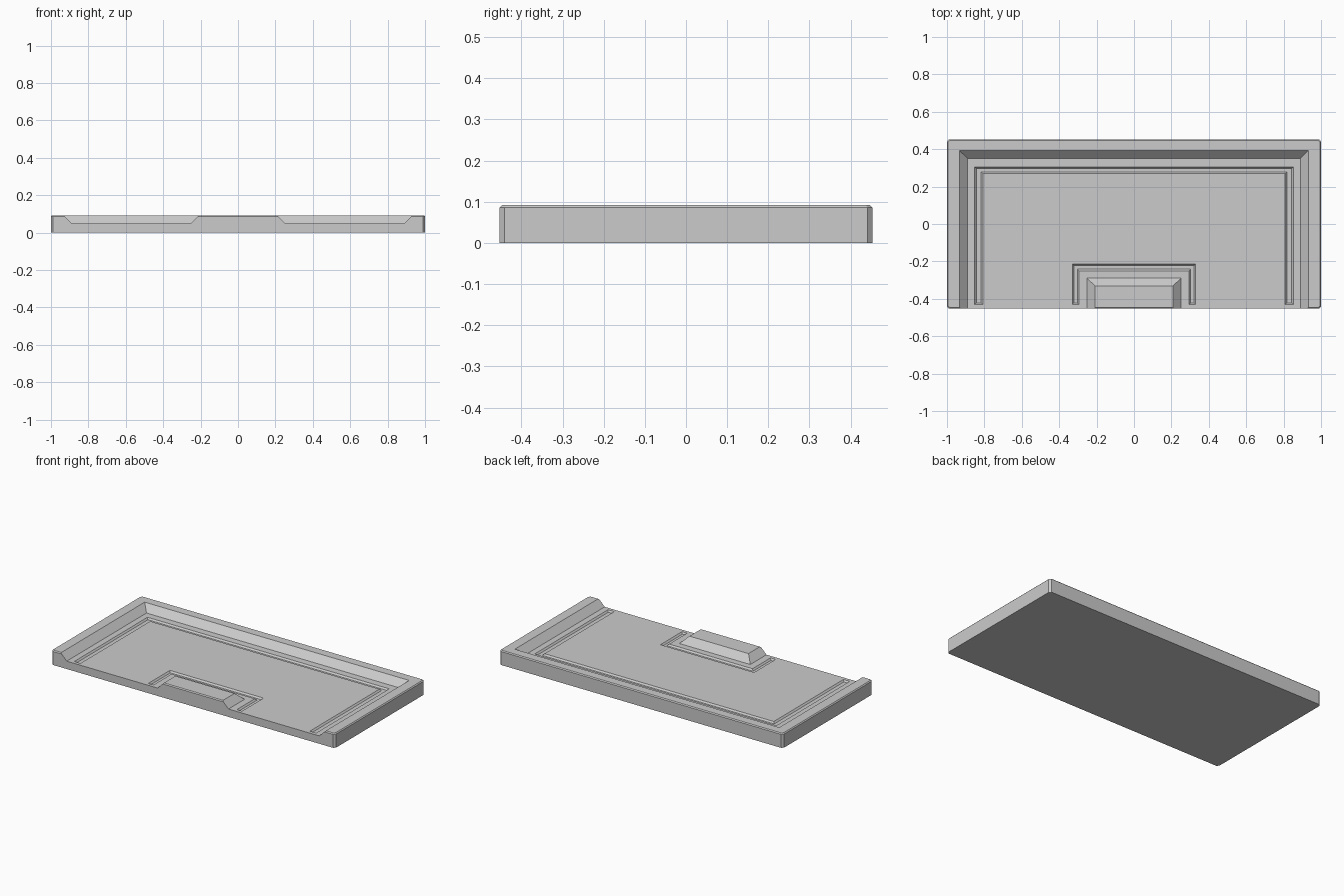
import bpy, bmesh

if "Cube" in bpy.data.objects:
    bpy.data.objects.remove(bpy.data.objects["Cube"])


def loft(name, rings):
    """Closed solid from stacked outlines: list of (z, [(x, y), ...])."""
    bm = bmesh.new()
    loops = [[bm.verts.new((x, y, z)) for x, y in pts] for z, pts in rings]
    n = len(loops[0])
    for a, b in zip(loops, loops[1:]):
        for i in range(n):
            j = (i + 1) % n
            bm.faces.new((a[i], a[j], b[j], b[i]))
    bm.faces.new(loops[0])
    bm.faces.new(loops[-1])
    bmesh.ops.recalc_face_normals(bm, faces=bm.faces[:])
    me = bpy.data.meshes.new(name)
    bm.to_mesh(me)
    bm.free()
    ob = bpy.data.objects.new(name, me)
    bpy.context.collection.objects.link(ob)
    return ob


def chamfered_rect(hx, hy, c):
    q = [(hx, hy - c), (hx - c, hy)]
    left = [(-x, y) for x, y in reversed(q)]
    back = q + left
    return back + [(-x, -y) for x, y in back]


def u_outline(xo, yo, xi, yi, end, d=0.0, de=0.0):
    """U shape open to the front, grown outward by d (ends by de)."""
    xo, yo, xi, yi, end = xo + d, yo + d, xi - d, yi - d, end - de
    half = [(xi, yi), (xi, end), (xo, end), (xo, yo)]
    return half + [(-x, y) for x, y in reversed(half)]


def cut(target, cutter):
    cutter.hide_render = True
    mod = target.modifiers.new("cut", 'BOOLEAN')
    mod.operation = 'DIFFERENCE'
    mod.solver = 'EXACT'
    mod.object = cutter
    bpy.context.view_layer.objects.active = target
    bpy.ops.object.modifier_apply(modifier=mod.name)
    bpy.data.objects.remove(cutter)


# Slab with chamfered corners and a fine top bevel
body = chamfered_rect(1.0, 0.453, 0.012)
tray = loft("tray", [(0, body), (0.086, body),
                     (0.092, chamfered_rect(0.994, 0.447, 0.010))])

# Sloped recess open at the front, leaving the central raised block
floor = 0.05
recess = (0.89, 0.35, 0.25, -0.29, -0.6)
cut(tray, loft("recess_cutter", [(floor, u_outline(*recess)),
                                 (floor + 0.06, u_outline(*recess, d=0.06))]))

# Two U-shaped grooves with sloped walls
for i, g in enumerate([(0.843, 0.297, 0.817, 0.279, -0.422),
                       (0.321, -0.223, 0.303, -0.241, -0.422)]):
    cut(tray, loft(f"groove_cutter_{i}",
                   [(floor - 0.01, u_outline(*g)),
                    (floor + 0.01, u_outline(*g, d=0.018, de=0.018))]))
